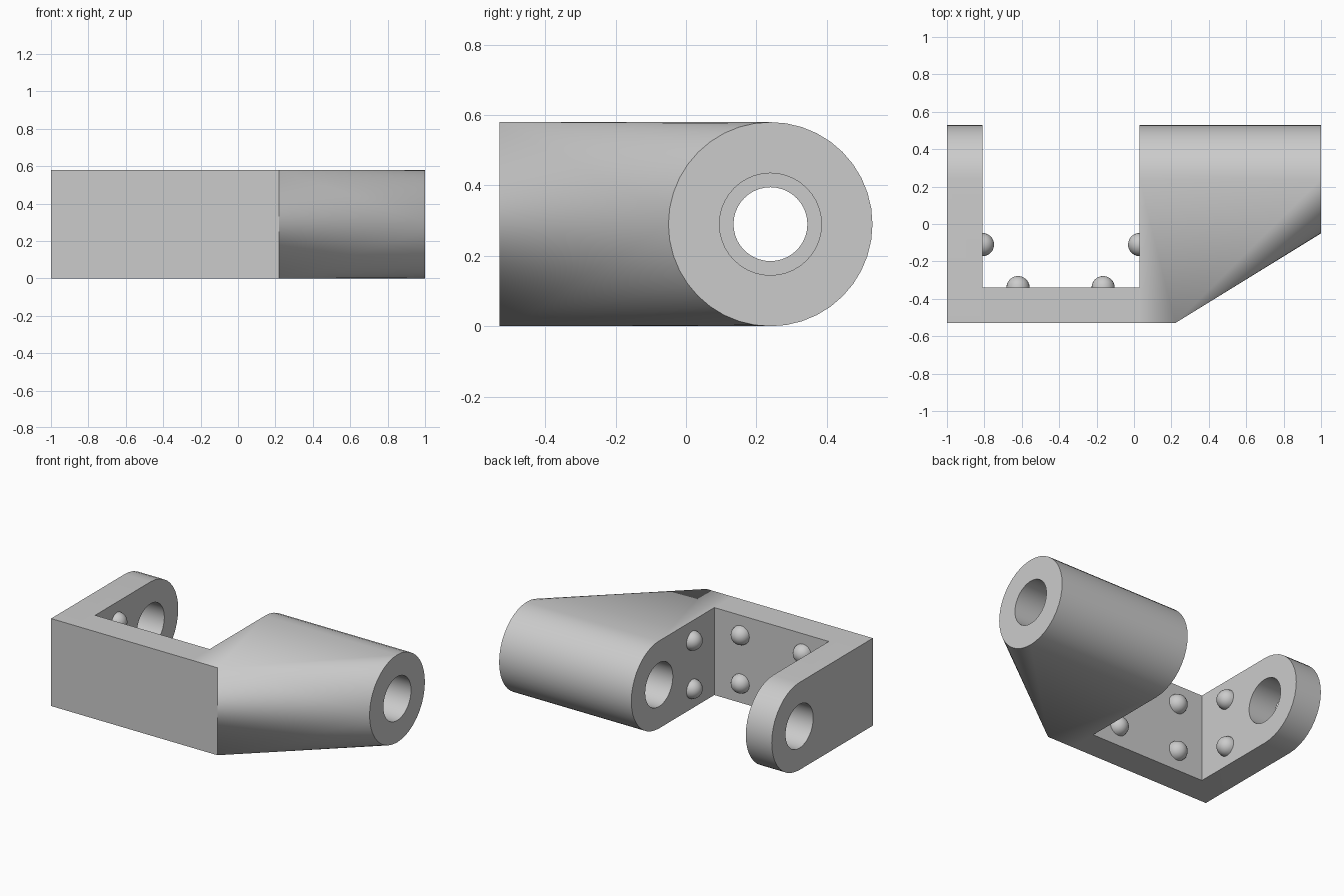
import bpy, bmesh, math
from mathutils import Matrix

if "Cube" in bpy.data.objects:
    bpy.data.objects.remove(bpy.data.objects["Cube"], do_unlink=True)

H, FRONT, WALL = 0.58, -0.53, -0.34      # height, front face, pocket wall
R, PIVOT_Y, PIVOT_Z = 0.29, 0.24, 0.29   # rounded ends
BORE, NECK = 0.145, 0.105                # hole radii
ARM_X, BOSS_X = -0.81, 0.03              # inner faces of the pocket
SEGMENTS = 40

grey = bpy.data.materials.new("plain grey")
grey.use_nodes = True
grey.diffuse_color = (0.6, 0.6, 0.6, 1)
grey.node_tree.nodes["Principled BSDF"].inputs["Base Color"].default_value = (0.6, 0.6, 0.6, 1)


def make_object(name, bm):
    bmesh.ops.recalc_face_normals(bm, faces=bm.faces)
    mesh = bpy.data.meshes.new(name)
    bm.to_mesh(mesh)
    bm.free()
    mesh.materials.append(grey)
    ob = bpy.data.objects.new(name, mesh)
    bpy.context.collection.objects.link(ob)
    return ob


def activate(ob):
    bpy.ops.object.select_all(action='DESELECT')
    ob.select_set(True)
    bpy.context.view_layer.objects.active = ob


def ring(x, radius):
    angles = [2 * math.pi * i / SEGMENTS for i in range(SEGMENTS)]
    return [(x, PIVOT_Y + radius * math.cos(a), PIVOT_Z + radius * math.sin(a)) for a in angles]


def hull(name, points):
    bm = bmesh.new()
    for p in points:
        bm.verts.new(p)
    bmesh.ops.convex_hull(bm, input=bm.verts)
    bmesh.ops.dissolve_limit(bm, angle_limit=0.002, verts=bm.verts, edges=bm.edges)
    return make_object(name, bm)


def front_edges(x0, x1, y=FRONT):
    return [(x, y, z) for x in (x0, x1) for z in (0, H)]


def combine(target, tool, operation):
    mod = target.modifiers.new("combine", 'BOOLEAN')
    mod.operation, mod.solver, mod.object = operation, 'EXACT', tool
    activate(target)
    bpy.ops.object.modifier_apply(modifier=mod.name)
    bpy.data.objects.remove(tool, do_unlink=True)


# Bracket: thin arm, plate and long tapering boss
bracket = hull("bracket", front_edges(-1, ARM_X) + ring(-1, R) + ring(ARM_X, R))
plate = hull("plate", front_edges(ARM_X, BOSS_X) + front_edges(ARM_X, BOSS_X, WALL))
boss = hull("boss", front_edges(BOSS_X, 0.22) + ring(BOSS_X, R) + ring(1, R))
combine(bracket, plate, 'UNION')
combine(bracket, boss, 'UNION')

# Pivot bore with a narrower neck deep in the boss
for x0, x1, radius in ((-1.1, 0.35, BORE), (0.68, 1.1, BORE), (0.3, 0.75, NECK)):
    cutter = hull("bore_cutter", ring(x0, radius) + ring(x1, radius))
    combine(bracket, cutter, 'DIFFERENCE')
activate(bracket)
bpy.ops.object.shade_smooth_by_angle(angle=math.radians(30))


# Domed nubs on the pocket walls, in two rows
def nub(name, place, normal):
    bm = bmesh.new()
    bmesh.ops.create_uvsphere(bm, u_segments=24, v_segments=12, radius=0.062)
    low = [v for v in bm.verts if v.co.z < -0.001]
    bmesh.ops.delete(bm, geom=low, context='VERTS')
    turn = {"+x": Matrix.Rotation(math.pi / 2, 4, 'Y'),
            "-x": Matrix.Rotation(-math.pi / 2, 4, 'Y'),
            "+y": Matrix.Rotation(-math.pi / 2, 4, 'X')}[normal]
    bmesh.ops.transform(bm, matrix=Matrix.Translation(place) @ turn, verts=bm.verts)
    ob = make_object(name, bm)
    activate(ob)
    bpy.ops.object.shade_smooth_by_angle(angle=math.radians(30))


for row, z in (("lower", 0.13), ("upper", 0.45)):
    nub(f"arm_nub_{row}", (ARM_X, -0.11, z), "+x")
    nub(f"boss_nub_{row}", (BOSS_X, -0.11, z), "-x")
    nub(f"plate_nub_right_{row}", (-0.62, WALL, z), "+y")
    nub(f"plate_nub_left_{row}", (-0.165, WALL, z), "+y")
